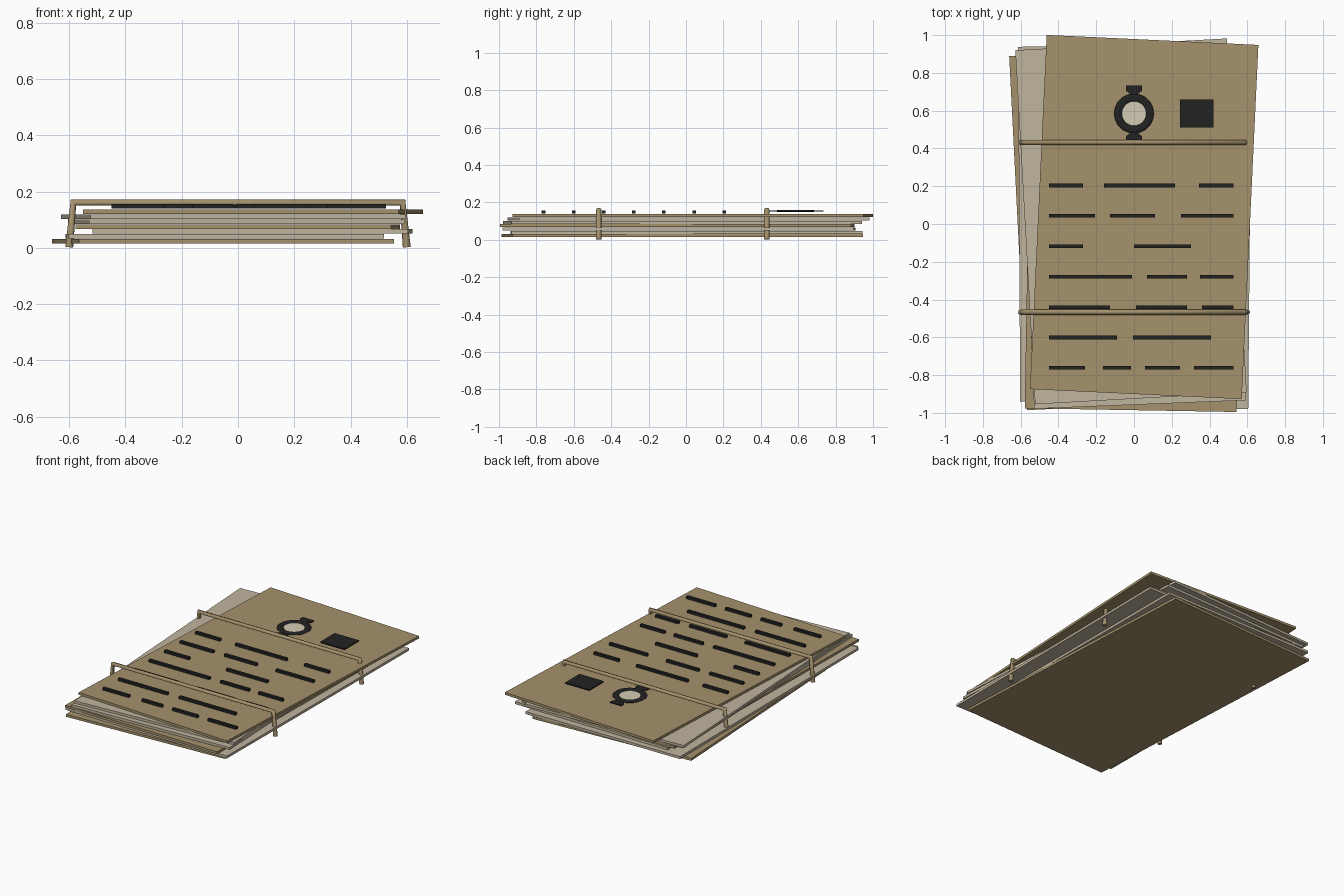
import bpy, bmesh, math
from mathutils import Matrix, Vector

if "Cube" in bpy.data.objects:
    bpy.data.objects.remove(bpy.data.objects["Cube"])


def mat(name, rgb):
    m = bpy.data.materials.new(name)
    m.diffuse_color = (*rgb, 1)
    m.use_nodes = True
    m.node_tree.nodes["Principled BSDF"].inputs["Base Color"].default_value = m.diffuse_color
    return m


TAN = mat("tan card", (0.376, 0.287, 0.153))
PAPER = mat("grey cream paper", (0.527, 0.462, 0.343))
CREAM = mat("pale cream", (0.66, 0.60, 0.46))
INK = mat("dark ink", (0.016, 0.016, 0.016))


def finish(bm, name, material):
    bmesh.ops.recalc_face_normals(bm, faces=bm.faces)
    me = bpy.data.meshes.new(name)
    bm.to_mesh(me)
    bm.free()
    me.materials.append(material)
    ob = bpy.data.objects.new(name, me)
    bpy.context.collection.objects.link(ob)
    return ob


def add_box(bm, center, size, rot=0):
    m = (Matrix.Translation(center) @ Matrix.Rotation(math.radians(rot), 4, 'Z')
         @ Matrix.Diagonal((*size, 1)))
    bmesh.ops.create_cube(bm, size=1, matrix=m)


def add_plate(bm, outline, z, thick):
    face = bm.faces.new([bm.verts.new((x, y, z)) for x, y in outline])
    res = bmesh.ops.extrude_face_region(bm, geom=[face])
    top = [v for v in res["geom"] if isinstance(v, bmesh.types.BMVert)]
    bmesh.ops.translate(bm, verts=top, vec=(0, 0, thick))


# Loose stack of sheets, bottom to top: x, y, turn, colour
SHEETS = [
    (-0.053, -0.020, 2.9, TAN),
    (-0.047, 0.003, 0.33, PAPER),
    (0.052, -0.037, -0.5, PAPER),
    (-0.001, -0.047, -1.0, TAN),
    (-0.006, -0.018, 2.3, PAPER),
    (-0.016, 0.014, 3.2, PAPER),
    (0.054, 0.037, -2.7, TAN),
]
for i, (x, y, rot, m) in enumerate(SHEETS):
    bm = bmesh.new()
    add_box(bm, (x, y, 0.0225 + i * 0.0177), (1.122, 1.877, 0.016), rot)
    finish(bm, f"sheet_{i + 1}", m)

# Rows of dark printed bars
ROWS = [
    [(-.45, -.27), (-.159, .217), (.344, .526)],
    [(-.45, -.206), (-.127, .111), (.249, .526)],
    [(-.45, -.27), (0, .302)],
    [(-.45, -.01), (.069, .28), (.349, .526)],
    [(-.45, -.127), (.011, .28), (.36, .526)],
    [(-.45, -.09), (-.005, .407)],
    [(-.45, -.259), (-.164, -.016), (.058, .243), (.317, .526)],
]
for i, row in enumerate(ROWS):
    bm = bmesh.new()
    for a, b in row:
        add_box(bm, ((a + b) / 2, 0.204 - i * 0.161, 0.148), (b - a, 0.019, 0.016))
    finish(bm, f"bar_row_{i + 1}", INK)

# Square ink patch
bm = bmesh.new()
add_box(bm, (0.332, 0.585, 0.151), (0.177, 0.15, 0.007))
finish(bm, "square_patch", INK)

# Round emblem: flattened ring, pale disc, two flared tabs
CY, CZ = 0.585, 0.154
bpy.ops.mesh.primitive_torus_add(major_segments=32, minor_segments=8, major_radius=0.084,
                                 minor_radius=0.021, location=(0, CY, CZ))
ring = bpy.context.object
ring.name = "emblem_ring"
ring.scale.z = 0.3
ring.data.materials.append(INK)
bpy.ops.object.shade_smooth_by_angle()

bm = bmesh.new()
add_plate(bm, [(0.072 * math.cos(math.tau * k / 32), CY + 0.072 * math.sin(math.tau * k / 32))
               for k in range(32)], CZ - 0.003, 0.004)
finish(bm, "emblem_disc", CREAM)

bm = bmesh.new()
for s in (1, -1):
    half = [(0.022, 0.09), (0.022, 0.105), (0.042, 0.12), (0.042, 0.149)]
    outline = half + [(-x, y) for x, y in reversed(half)]
    add_plate(bm, [(x, CY + s * y) for x, y in outline], CZ - 0.003, 0.005)
finish(bm, "emblem_tabs", INK)

# Cords over the stack, legs splayed outwards
for name, y in (("back_cord", 0.432), ("front_cord", -0.467)):
    cu = bpy.data.curves.new(name, 'CURVE')
    cu.dimensions = '3D'
    cu.bevel_depth = 0.014
    cu.bevel_resolution = 2
    cu.use_fill_caps = True
    sp = cu.splines.new('POLY')
    pts = [(-0.6, 0.002), (-0.585, 0.161), (0.585, 0.161), (0.6, 0.002)]
    sp.points.add(len(pts) - 1)
    for p, (x, z) in zip(sp.points, pts):
        p.co = (x, y, z, 1)
    cu.materials.append(TAN)
    bpy.context.collection.objects.link(bpy.data.objects.new(name, cu))
